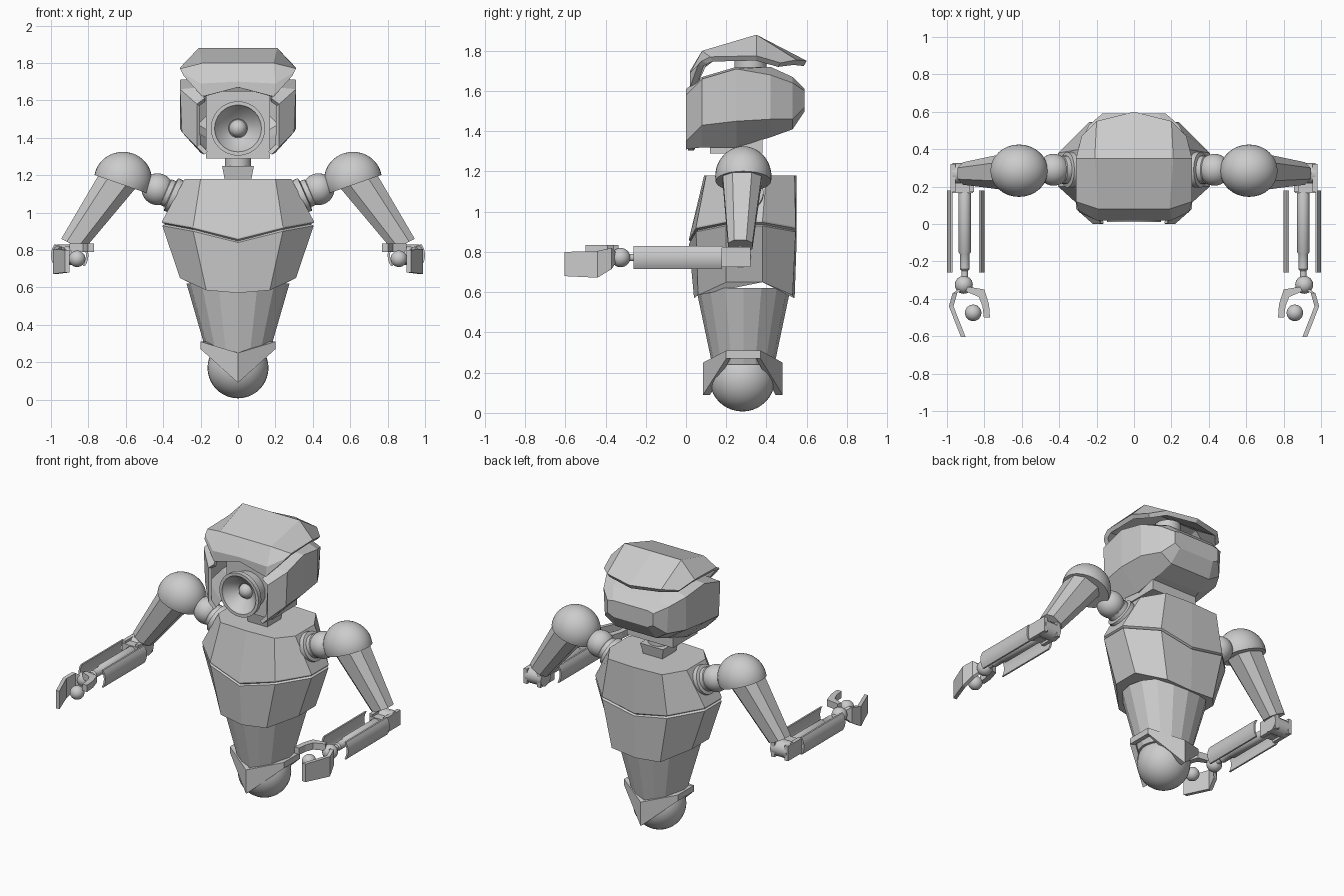
import bpy, bmesh
from math import sin, cos, pi, radians
from mathutils import Vector, Matrix

if "Cube" in bpy.data.objects:
    bpy.data.objects.remove(bpy.data.objects["Cube"])


def finish(bm, name, mirror=False, smooth=False, solid=0):
    bmesh.ops.recalc_face_normals(bm, faces=bm.faces[:])
    me = bpy.data.meshes.new(name)
    bm.to_mesh(me)
    bm.free()
    ob = bpy.data.objects.new(name, me)
    bpy.context.collection.objects.link(ob)
    if smooth:
        bpy.ops.object.select_all(action='DESELECT')
        ob.select_set(True)
        bpy.context.view_layer.objects.active = ob
        bpy.ops.object.shade_smooth_by_angle(angle=radians(35))
    if solid:
        m = ob.modifiers.new("thickness", 'SOLIDIFY')
        m.thickness, m.offset = solid, -1
    if mirror:
        ob.modifiers.new("mirror", 'MIRROR').use_clip = False
    return ob


def sym(half):
    """Complete a half outline (x >= 0) to a closed loop."""
    return half + [(-x, y, z) for x, y, z in reversed(half) if x > 1e-4]


def loft(rings, caps=(True, True), closed=True):
    bm = bmesh.new()
    vs = [[bm.verts.new(p) for p in r] for r in rings]
    n = len(rings[0])
    for a, b in zip(vs, vs[1:]):
        for i in range(n if closed else n - 1):
            j = (i + 1) % n
            bm.faces.new((a[i], a[j], b[j], b[i]))
    if caps[0]:
        bm.faces.new(vs[0])
    if caps[1]:
        bm.faces.new(vs[-1])
    return bm


def lathe(name, profile, loc, axis, n=32, caps=(True, True), **kw):
    rot = Vector(axis).to_track_quat('Z', 'Y')
    rings = [[Vector(loc) + rot @ Vector((r * cos(2 * pi * i / n), r * sin(2 * pi * i / n), t))
              for i in range(n)] for r, t in profile]
    return finish(loft(rings, caps), name, smooth=True, **kw)


def ball(name, loc, r, mirror=False):
    bm = bmesh.new()
    bmesh.ops.create_uvsphere(bm, u_segments=32, v_segments=20, radius=r, matrix=Matrix.Translation(loc))
    return finish(bm, name, mirror, True)


def box(name, lo, hi, mirror=False):
    r = [[(lo[0], lo[1], z), (hi[0], lo[1], z), (hi[0], hi[1], z), (lo[0], hi[1], z)] for z in (lo[2], hi[2])]
    return finish(loft(r), name, mirror)


def shrink(half, s, dz):
    return [(x * s, .28 + (y - .28) * s, z + dz) for x, y, z in half]


# Base ball and pointed guard around it
ball("base_ball", (0, .28, .17), .163)
guard = [sym([(0, y0, zc), (.2, .2, zs), (.2, .37, zs), (0, .48, zc)])
         for y0, zc, zs in ((.085, .09, .27), (.085, .25, .31))]
finish(loft(guard, (False, False)), "hip_guard", solid=.035)

# Abdomen
finish(loft([[(rx * cos(pi * i / 8), .285 + ry * sin(pi * i / 8), z) for i in range(16)]
             for rx, ry, z in ((.165, .155, .24), (.275, .235, .62))]), "abdomen")

# Ribs and chest share the V-shaped seam
seam = [(0, .015, .865), (.24, .05, .925), (.405, .2, .955), (.405, .38, .955), (.24, .545, .925), (0, .55, .88)]
ribs_low = [(0, .04, .57), (.17, .06, .585), (.31, .2, .65), (.31, .38, .65), (.18, .53, .585), (0, .54, .57)]
top = [(0, .09, 1.18), (.2, .1, 1.18), (.285, .2, 1.18), (.285, .4, 1.18), (.2, .54, 1.18), (0, .55, 1.18)]
finish(loft([sym(ribs_low), sym(shrink(seam, 1, -.025)), sym(shrink(seam, .95, -.015))]), "ribs")
finish(loft([sym(shrink(seam, .95, -.02)), sym(shrink(seam, 1, -.008)), sym(seam), sym(top)]), "chest")

# Neck
finish(loft([sym([(w, .28 - w, z), (w, .28 + w, z)]) for w, z in ((.07, 1.17), (.085, 1.25))]), "neck_base")
lathe("neck_post", [(.07, 0), (.07, .12)], (0, .28, 1.22), (0, 0, 1))

# Head shell, open at the front
head = [(0, (.18, 1.31), (.22, 1.35), (.22, 1.58), (.18, 1.61)),
        (.08, (.2, 1.32), (.3, 1.43), (.31, 1.66), (.2, 1.67)),
        (.25, (.18, 1.32), (.31, 1.45), (.31, 1.71), (.2, 1.72)),
        (.42, (.16, 1.37), (.295, 1.46), (.295, 1.68), (.18, 1.72)),
        (.53, (.15, 1.41), (.23, 1.46), (.24, 1.64), (.17, 1.67)),
        (.59, (.13, 1.5), (.17, 1.52), (.17, 1.6), (.13, 1.61))]
bm = loft([sym([(x, r[0], z) for x, z in r[1:]]) for r in head], (False, True))
gone = []
for f in bm.faces:
    c = f.calc_center_median()
    if abs(c.x) < .05 and (c.y < .1 or (c.y < .2 and c.z < 1.5)):
        gone.append(f)
bmesh.ops.delete(bm, geom=gone, context='FACES')
finish(bm, "head_shell", solid=.025)
box("face_block", (-.17, .12, 1.29), (.17, .38, 1.68))

# Single eye: stepped tube with a conical recess
lathe("eye_tube", [(.115, -.13), (.125, -.03), (.145, -.02), (.145, .01), (.125, .01), (.12, -.005),
                   (.05, -.06), (.05, -.07)], (0, .02, 1.45), (0, -1, 0), n=48)
ball("eye_lens", (0, .09, 1.45), .047)

# Helmet cap with brow, raised on a short post
cap = [[(.29, .06, 1.73), (.19, .02, 1.62), (0, .02, 1.67)],
       [(.3, .08, 1.75), (.2, .02, 1.69), (0, .02, 1.70)],
       [(.31, .12, 1.77), (.19, .08, 1.8), (0, .08, 1.8)],
       [(.31, .35, 1.775), (.21, .35, 1.88), (0, .35, 1.88)],
       [(.28, .47, 1.74), (.2, .55, 1.755), (0, .6, 1.75)]]
rows = [r + [(-x, y, z) for x, y, z in reversed(r[:2])] for r in cap]
finish(loft(rows, (False, False), False), "helmet_cap", solid=.03)
lathe("cap_post", [(.08, 0), (.08, .12)], (0, .32, 1.7), (0, 0, 1))

# Shoulders
lathe("shoulder_socket", [(.095, 0), (.095, .03), (.075, .035), (.075, .06), (.05, .08)],
      (.33, .29, 1.085), (.9, 0, .4), mirror=True)
ball("shoulder_joint", (.43, .29, 1.125), .085, True)
bm = bmesh.new()
bmesh.ops.create_uvsphere(bm, u_segments=32, v_segments=20, radius=1,
                          matrix=Matrix.Translation((.615, .285, 1.175)) @ Matrix.Diagonal((.155, .14, .15, 1)))
cut = bmesh.ops.bisect_plane(bm, geom=bm.verts[:] + bm.edges[:] + bm.faces[:], plane_co=(.62, 0, 1.15),
                             plane_no=(-.35, 0, 1), clear_inner=True)
bmesh.ops.contextual_create(bm, geom=[e for e in cut["geom_cut"] if isinstance(e, bmesh.types.BMEdge)])
finish(bm, "shoulder_dome", True, True)

# Upper arm: tapered prism with chamfered edges
section = [(1, .5), (.5, 1), (-.5, 1), (-1, .5), (-1, -.5), (-.5, -1), (.5, -1), (1, -.5)]
arm = [[Vector(c) + Vector((a * w[0], b * h, a * w[1])) for a, b in section]
       for c, w, h in (((.63, .28, 1.19), (.095, .045), .1), ((.885, .27, .83), (.06, .03), .06))]
finish(loft(arm), "upper_arm", True)

# Elbow
lathe("elbow_hinge", [(.055, 0), (.055, .12)], (.85, .27, .775), (1, 0, 0), n=12, mirror=True)
for x in (.855, .955):
    box("elbow_bracket", (x, .17, .725), (x + .025, .32, .825), True)
box("elbow_block", (.86, .165, .74), (.975, .22, .81), True)

# Forearm: rod between two curved plates
lathe("forearm_rod", [(.022, -.03), (.033, 0), (.033, .33), (.026, .34), (.026, .42), (.018, .43), (.018, .5)],
      (.905, .18, .772), (0, -1, 0), n=20, mirror=True)
for side in (1, -1):
    arcs = []
    for y in (-.26, .178):
        ang = [radians(-35 + 10 * i) for i in range(8)]
        arcs.append([(.9 + side * .1 * cos(a), y, .772 + .1 * sin(a)) for a in ang]
                    + [(.9 + side * .087 * cos(a), y, .772 + .1 * sin(a)) for a in reversed(ang)])
    finish(loft(arcs), "forearm_plate", True, True)

# Wrist and hand
ball("wrist_ball", (.91, -.325, .772), .048, True)
ball("palm_ball", (.86, -.475, .753), .044, True)


def finger(name, stations, t):
    """Flat plate following (x, y, z_low, z_high) stations."""
    finish(loft([[(x, y, a), (x + t, y, a), (x + t, y, b), (x, y, b)] for x, y, a, b in stations]), name, True)


finger("outer_finger", [(.915, -.35, .745, .80), (.945, -.37, .715, .82), (.965, -.44, .672, .805),
                        (.9, -.605, .68, .8)], .025)
thumb = [(.89, -.335), (.8, -.35), (.775, -.43), (.77, -.5), (.803, -.5), (.81, -.44), (.83, -.39), (.9, -.36)]
finish(loft([[(x, y, z) for x, y in thumb] for z in (.79, .835)]), "thumb", True)
